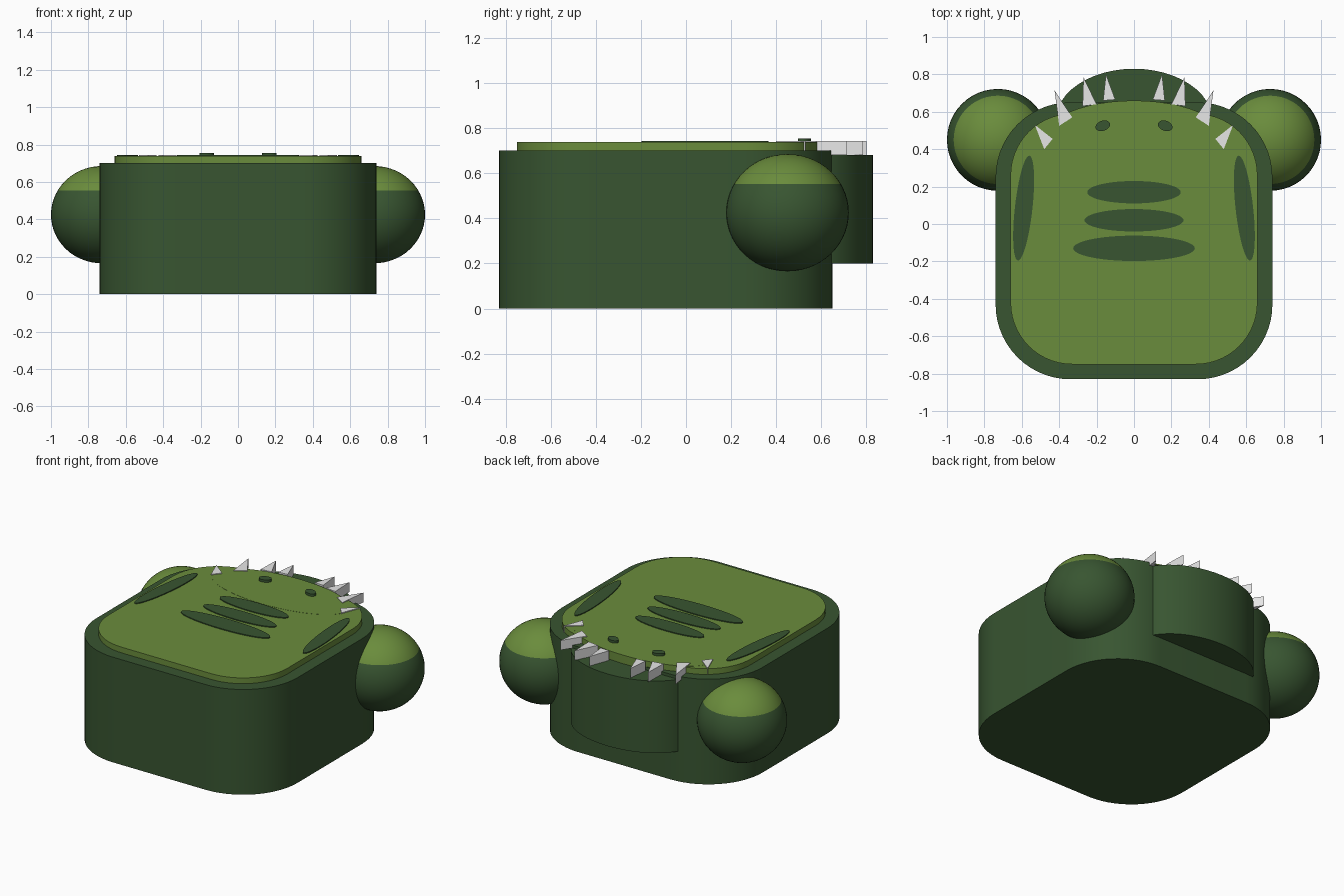
import bpy, bmesh, math
from mathutils import Matrix

if "Cube" in bpy.data.objects:
    bpy.data.objects.remove(bpy.data.objects["Cube"])


def material(name, srgb):
    m = bpy.data.materials.new(name)
    m.diffuse_color = [(c / 255 / 12.92 if c < 11 else ((c / 255 + 0.055) / 1.055) ** 2.4) for c in srgb] + [1]
    m.use_nodes = True
    m.node_tree.nodes["Principled BSDF"].inputs["Base Color"].default_value = m.diffuse_color
    return m


DARK = material("dark green", (56, 85, 49))
OLIVE = material("olive green", (106, 140, 60))
WHITE = material("tooth white", (235, 235, 235))


def finish(name, bm, mats, smooth=True):
    bmesh.ops.recalc_face_normals(bm, faces=bm.faces)
    me = bpy.data.meshes.new(name)
    bm.to_mesh(me)
    bm.free()
    for m in mats:
        me.materials.append(m)
    ob = bpy.data.objects.new(name, me)
    bpy.context.collection.objects.link(ob)
    if smooth:
        bpy.ops.object.select_all(action='DESELECT')
        ob.select_set(True)
        bpy.context.view_layer.objects.active = ob
        bpy.ops.object.shade_smooth_by_angle(angle=math.radians(35))
    return ob


def prism(name, pts, z0, z1, mat, bevel=0, smooth=True):
    """Extrude a plan outline from z0 to z1, optionally rounding the top rim."""
    bm = bmesh.new()
    low = [bm.verts.new((x, y, z0)) for x, y in pts]
    high = [bm.verts.new((x, y, z1)) for x, y in pts]
    n = len(pts)
    bm.faces.new(low[::-1])
    top = bm.faces.new(high)
    for i in range(n):
        j = (i + 1) % n
        bm.faces.new((low[i], low[j], high[j], high[i]))
    if bevel:
        bmesh.ops.bevel(bm, geom=list(top.edges), offset=bevel, segments=5,
                        profile=0.5, affect='EDGES')
    return finish(name, bm, [mat], smooth)


def rounded_rect(x, y0, y1, r, steps=14):
    pts = []
    for k, (cx, cy) in enumerate([(x - r, y1 - r), (r - x, y1 - r), (r - x, y0 + r), (x - r, y0 + r)]):
        for i in range(steps + 1):
            a = math.pi / 2 * (k + i / steps)
            pts.append((cx + r * math.cos(a), cy + r * math.sin(a)))
    return pts


def ellipse(cx, cy, rx, ry, tilt=0, n=48):
    c, s = math.cos(tilt), math.sin(tilt)
    out = []
    for i in range(n):
        a = 2 * math.pi * i / n
        u, v = rx * math.cos(a), ry * math.sin(a)
        out.append((cx + u * c - v * s, cy + u * s + v * c))
    return out


# Main body, raised top panel, lower jaw and snout
prism("body", rounded_rect(0.74, -0.83, 0.65, 0.40), 0, 0.70, DARK, 0.03)
prism("top_panel", rounded_rect(0.66, -0.75, 0.59, 0.33), 0.65, 0.738, OLIVE, 0.04)
prism("lower_jaw", ellipse(0, 0.55, 0.42, 0.28), 0.20, 0.68, DARK)
prism("snout", ellipse(0, 0.45, 0.49, 0.21), 0.682, 0.739, OLIVE)

# Back stripes
for i, (y, rx, ry) in enumerate([(0.17, 0.25, 0.06), (0.02, 0.265, 0.06), (-0.13, 0.325, 0.068)]):
    prism(f"stripe_{i + 1}", ellipse(0, y, rx, ry), 0.736, 0.744, DARK)

# Plan triangles of the teeth on one side: tip, then the two base corners
TEETH = [((0.53, 0.53), (0.435, 0.455), (0.48, 0.40)),
         ((0.425, 0.715), (0.40, 0.525), (0.33, 0.57)),
         ((0.27, 0.785), (0.275, 0.63), (0.20, 0.64)),
         ((0.15, 0.80), (0.165, 0.66), (0.10, 0.665))]

for side, label in ((-1, "left"), (1, "right")):
    # Side patch and nostril
    prism(f"side_patch_{label}", ellipse(side * 0.59, 0.085, 0.047, 0.282, side * 0.11),
          0.735, 0.744, DARK)
    prism(f"nostril_{label}", ellipse(side * 0.167, 0.525, 0.04, 0.027, -side * 0.35, 24),
          0.738, 0.755, DARK)

    # Teeth
    for i, tri in enumerate(TEETH):
        prism(f"tooth_{label}_{i + 1}", [(side * x, y) for x, y in tri], 0.68, 0.744, WHITE, smooth=False)

    # Bulging eye with a lighter cap cut at a fixed height
    bm = bmesh.new()
    bmesh.ops.create_uvsphere(bm, u_segments=48, v_segments=28, radius=1,
                              matrix=Matrix.Translation((side * 0.728, 0.45, 0.425))
                              @ Matrix.Diagonal((0.272, 0.272, 0.26, 1)))
    bmesh.ops.bisect_plane(bm, geom=bm.verts[:] + bm.edges[:] + bm.faces[:],
                           plane_co=(0, 0, 0.553), plane_no=(0, 0, 1))
    for f in bm.faces:
        f.material_index = int(f.calc_center_median().z > 0.553)
    finish(f"eye_{label}", bm, [DARK, OLIVE])
